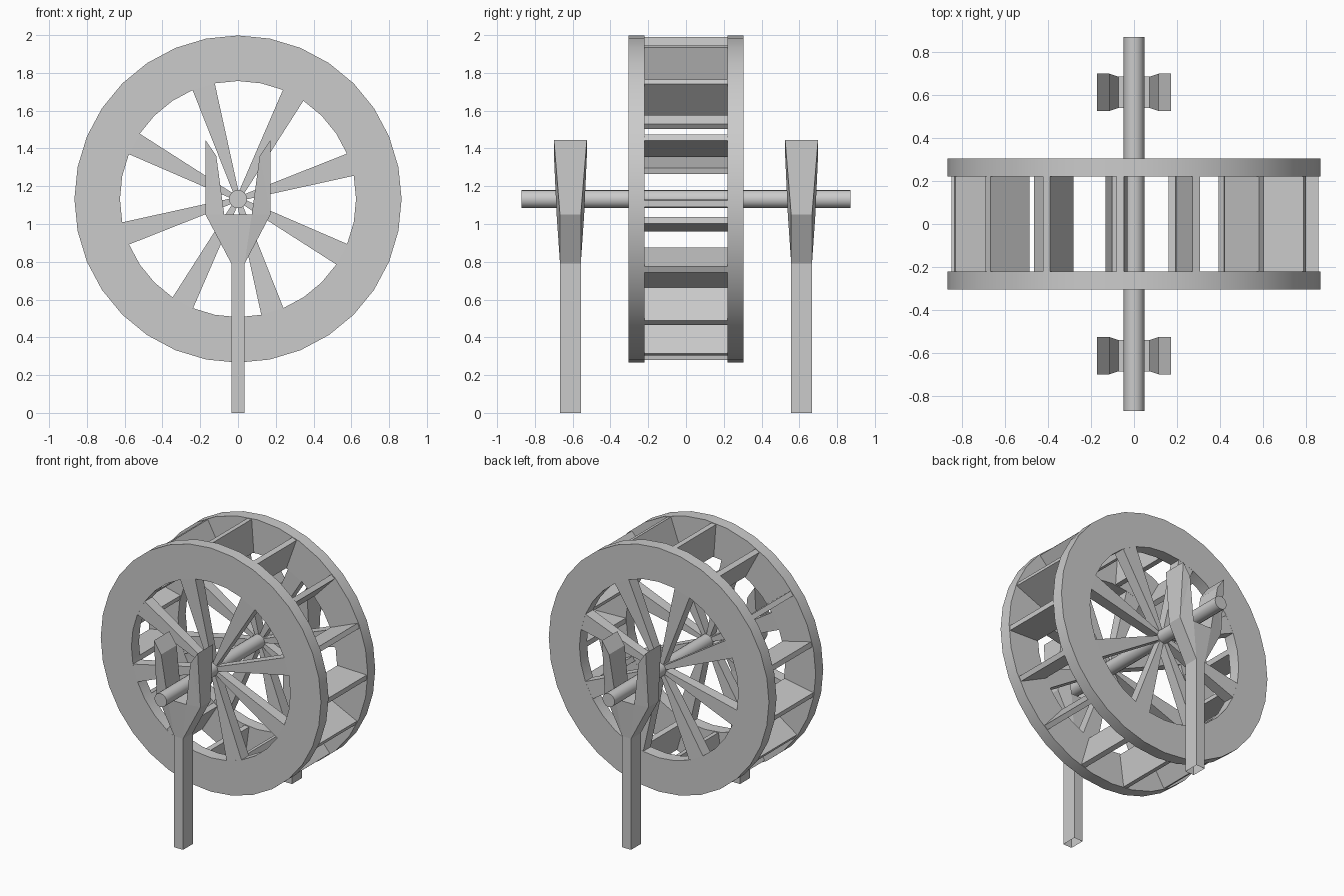
import bpy, bmesh
from math import sin, cos, pi, radians
from mathutils import Matrix, Vector

if "Cube" in bpy.data.objects:
    bpy.data.objects.remove(bpy.data.objects["Cube"])

HUB = Vector((0, 0, 1.132))      # wheel centre
R_OUT, R_IN = 0.866, 0.625       # rim radii
Y_IN, Y_OUT = 0.22, 0.305        # depth range of each rim


def finish(bm, name, smooth=False):
    bmesh.ops.recalc_face_normals(bm, faces=bm.faces[:])
    me = bpy.data.meshes.new(name)
    bm.to_mesh(me)
    bm.free()
    ob = bpy.data.objects.new(name, me)
    bpy.context.collection.objects.link(ob)
    if smooth:
        bpy.ops.object.select_all(action='DESELECT')
        ob.select_set(True)
        bpy.context.view_layer.objects.active = ob
        bpy.ops.object.shade_smooth_by_angle(angle=radians(30))
    return ob


def radial_block(bm, angle, sections):
    """Block along a wheel radius; sections are (radius, half width, y0, y1)."""
    d = Vector((cos(angle), 0, sin(angle)))
    t = Vector((-sin(angle), 0, cos(angle)))
    rings = [[bm.verts.new(HUB + d * r + t * (w * s) + Vector((0, y, 0)))
              for s, y in ((-1, y0), (1, y0), (1, y1), (-1, y1))]
             for r, w, y0, y1 in sections]
    for i in range(4):
        j = (i + 1) % 4
        bm.faces.new((rings[0][i], rings[0][j], rings[1][j], rings[1][i]))
    bm.faces.new(rings[0])
    bm.faces.new(rings[1])


def rim(name, side):
    bm = bmesh.new()
    n = 32
    section = ((R_OUT, Y_IN), (R_OUT, Y_OUT), (R_IN, Y_OUT), (R_IN, Y_IN))
    rings = [[bm.verts.new(HUB + Vector((r * cos(2 * pi * k / n), side * y, r * sin(2 * pi * k / n))))
              for r, y in section] for k in range(n)]
    for k in range(n):
        a, b = rings[k], rings[(k + 1) % n]
        for i in range(4):
            j = (i + 1) % 4
            bm.faces.new((a[i], a[j], b[j], b[i]))
    finish(bm, name, True)


def spokes(name, side):
    bm = bmesh.new()
    mid = side * (Y_IN + Y_OUT) / 2
    for k in range(8):
        radial_block(bm, radians(17 + 45 * k),
                     ((0.045, 0.015, mid - 0.032, mid + 0.032),
                      (0.63, 0.062, mid - 0.042, mid + 0.042)))
    finish(bm, name)


def post(name, side):
    """Forked post: (x, z, half depth) for the right half, mirrored in x."""
    pts = {'foot': (0.035, 0, 0.055), 'neck': (0.035, 0.79, 0.055),
           'shoulder': (0.172, 1.05, 0.055), 'tip': (0.172, 1.445, 0.087),
           'bevel': (0.115, 1.36, 0.087), 'cup': (0.073, 1.05, 0.073)}
    bm = bmesh.new()
    v = {(k, sx, sy): bm.verts.new((sx * x, side * 0.612 + sy * h, z))
         for k, (x, z, h) in pts.items() for sx in (-1, 1) for sy in (-1, 1)}
    # front and back faces
    for sy in (-1, 1):
        bm.faces.new([v[k, sx, sy] for k, sx in
                      (('foot', -1), ('foot', 1), ('neck', 1), ('neck', -1))])
        bm.faces.new([v[k, sx, sy] for k, sx in
                      (('neck', -1), ('neck', 1), ('cup', 1), ('cup', -1))])
        for sx in (-1, 1):
            bm.faces.new([v[k, sx, sy] for k in ('neck', 'shoulder', 'cup')])
            bm.faces.new([v[k, sx, sy] for k in ('shoulder', 'bevel', 'cup')])
            bm.faces.new([v[k, sx, sy] for k in ('shoulder', 'tip', 'bevel')])
    # side walls and cup floor (the foot is open underneath)
    chain = list(pts)
    for sx in (-1, 1):
        for a, b in zip(chain, chain[1:]):
            bm.faces.new((v[a, sx, -1], v[b, sx, -1], v[b, sx, 1], v[a, sx, 1]))
    bm.faces.new((v['cup', -1, -1], v['cup', 1, -1], v['cup', 1, 1], v['cup', -1, 1]))
    finish(bm, name)


# Front and back halves
for label, side in (('front', -1), ('back', 1)):
    rim(label + '_rim', side)
    spokes(label + '_spokes', side)
    post(label + '_post', side)

# Paddles between the rims
bm = bmesh.new()
for k in range(15):
    radial_block(bm, radians(-1.7 + 24 * k),
                 ((R_IN + 0.003, 0.0175, -Y_IN, Y_IN), (R_OUT - 0.008, 0.0175, -Y_IN, Y_IN)))
finish(bm, 'paddles')

# Axle
bm = bmesh.new()
bmesh.ops.create_cone(bm, cap_ends=True, segments=16, radius1=0.048, radius2=0.048, depth=1.74,
                      matrix=Matrix.Translation(HUB) @ Matrix.Rotation(pi / 2, 4, 'X'))
finish(bm, 'axle', True)
